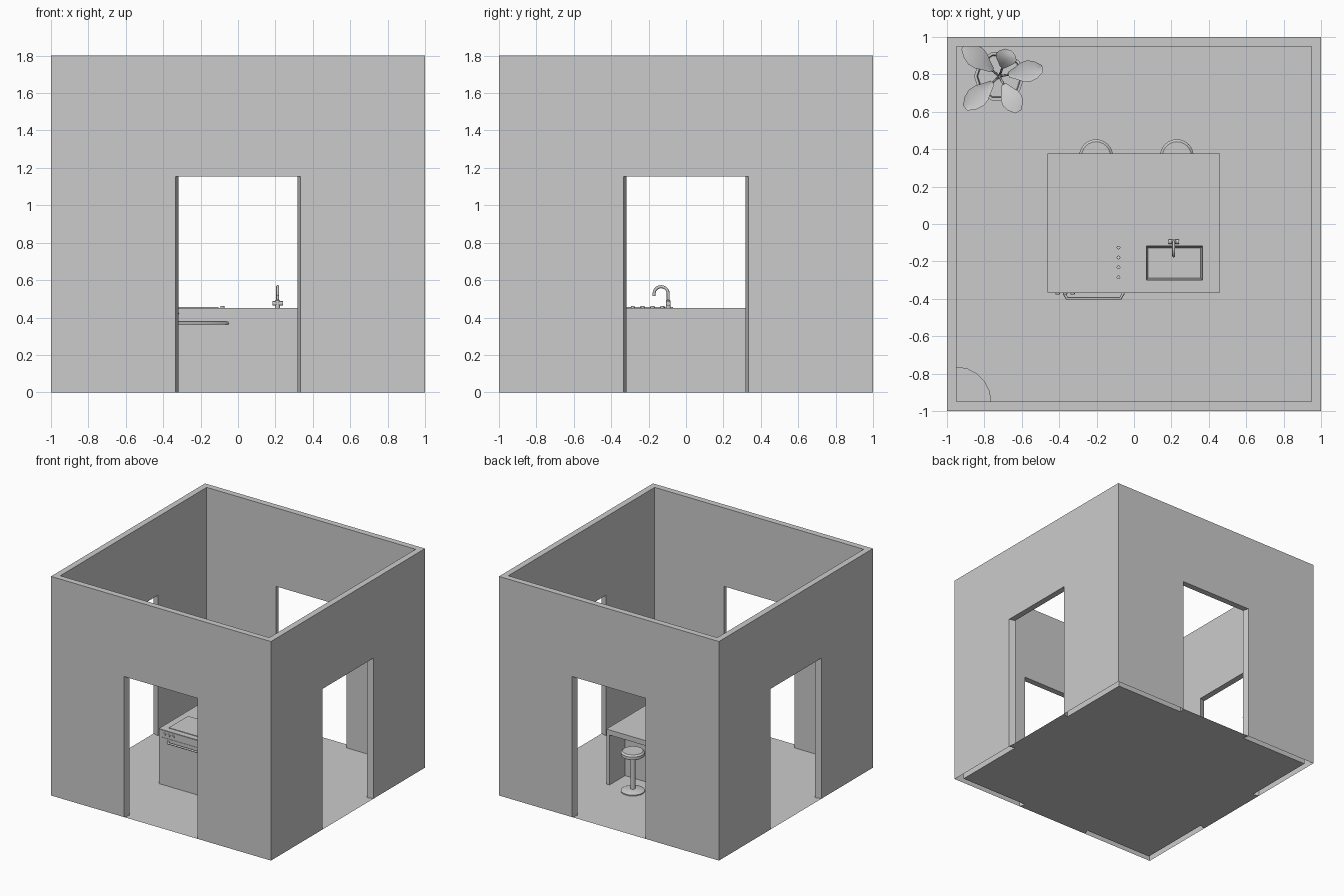
import bpy, bmesh
from math import pi, sin, cos, radians
from mathutils import Matrix, Vector

if "Cube" in bpy.data.objects:
    bpy.data.objects.remove(bpy.data.objects["Cube"])


def make(name, verts, faces):
    me = bpy.data.meshes.new(name)
    me.from_pydata([tuple(v) for v in verts], [], faces)
    bm = bmesh.new()
    bm.from_mesh(me)
    bmesh.ops.remove_doubles(bm, verts=bm.verts, dist=1e-5)
    bm.to_mesh(me)
    bm.free()
    ob = bpy.data.objects.new(name, me)
    bpy.context.collection.objects.link(ob)
    return ob


def smooth(ob, angle=40):
    bpy.context.view_layer.objects.active = ob
    for o in bpy.context.selected_objects:
        o.select_set(False)
    ob.select_set(True)
    bpy.ops.object.shade_smooth_by_angle(angle=radians(angle))


def box(name, x0, x1, y0, y1, z0, z1, taper=0.0):
    t = taper
    v = [(x0 + t, y0 + t, z0), (x1 - t, y0 + t, z0), (x1 - t, y1 - t, z0), (x0 + t, y1 - t, z0),
         (x0, y0, z1), (x1, y0, z1), (x1, y1, z1), (x0, y1, z1)]
    f = [(3, 2, 1, 0), (4, 5, 6, 7), (0, 1, 5, 4), (1, 2, 6, 5), (2, 3, 7, 6), (3, 0, 4, 7)]
    return make(name, v, f)


def lathe(name, profile, loc, sides=24, rot=None, is_smooth=True):
    # profile of (radius, height) from bottom to top, capped at both ends
    m = Matrix.Translation(loc) @ (rot or Matrix())
    v = [m @ Vector((r * cos(2 * pi * i / sides), r * sin(2 * pi * i / sides), z))
         for r, z in profile for i in range(sides)]
    f = [(k * sides + i, k * sides + (i + 1) % sides, (k + 1) * sides + (i + 1) % sides, (k + 1) * sides + i)
         for k in range(len(profile) - 1) for i in range(sides)]
    f += [tuple(range(sides))[::-1], tuple(range((len(profile) - 1) * sides, len(profile) * sides))]
    ob = make(name, v, f)
    if is_smooth:
        smooth(ob)
    return ob


def tube(name, pts, radius):
    cu = bpy.data.curves.new(name, 'CURVE')
    cu.dimensions = '3D'
    cu.bevel_depth = radius
    cu.bevel_resolution = 2
    cu.use_fill_caps = True
    sp = cu.splines.new('POLY')
    sp.points.add(len(pts) - 1)
    for p, c in zip(sp.points, pts):
        p.co = (*c, 1)
    ob = bpy.data.objects.new(name, cu)
    bpy.context.collection.objects.link(ob)
    return ob


# walls: one section with a splayed doorway, repeated on four sides
def section(a, d, h=1.155, H=1.8):
    return [Vector((x, -a, z)) for x, z in
            [(-a, 0), (-d, 0), (-d, h), (d, h), (d, 0), (a, 0), (a, H), (-a, H)]]


verts, faces, floor = [], [], []
for k in range(4):
    R = Matrix.Rotation(k * pi / 2, 4, 'Z')
    b = len(verts)
    verts += [R @ p for p in section(1, .334) + section(.95, .319)]
    faces += [tuple(range(b, b + 8)), tuple(range(b + 15, b + 7, -1))]
    faces += [(b + i + 1, b + i, b + i + 8, b + i + 9) for i in (1, 2, 3, 6)]
    floor += [R @ Vector(p) for p in
              [(-.95, -.95, 0), (-.319, -.95, 0), (-.334, -1, 0), (.334, -1, 0), (.319, -.95, 0)]]
make("room_walls", verts, faces)
make("floor", floor, [tuple(range(len(floor)))])

# island: cabinet, end panels and counter with knee space at the back
X0, X1, Y0, Y1 = -.463, .46, -.367, .376
cabinet = box("island_cabinet", X0, X1, Y0, .175, 0, .41)
counter = box("island_counter", X0, X1, Y0, Y1, .41, .452)
box("end_panel_left", X0, X0 + .028, .175, Y1, 0, .41)
box("end_panel_right", X1 - .028, X1, .175, Y1, 0, .41)

# sink basin cut into the island
cutter = box("sink_cutter", .066, .366, -.3, -.118, .33, .453, taper=.01)
cutter.hide_render = True
cutter.hide_viewport = True
for ob in (cabinet, counter):
    m = ob.modifiers.new("sink_hole", 'BOOLEAN')
    m.operation = 'DIFFERENCE'
    m.solver = 'EXACT'
    m.object = cutter

# faucet
FX, FY = .212, -.095
lathe("faucet_base", [(.013, .45), (.013, .49), (.008, .495)], (FX, FY, 0), 16)
lathe("faucet_valve", [(.012, -.028), (.012, .028)], (FX, FY, .475), 16, Matrix.Rotation(pi / 2, 4, 'Y'))
neck = [(FX, FY, .48), (FX, FY, .51)]
neck += [(FX, FY - .038 + .038 * cos(a * pi / 10), .527 + .038 * sin(a * pi / 10)) for a in range(11)]
tube("faucet_neck", neck + [(FX, FY - .076, .515)], .008)

# cooktop and its knobs
box("cooktop", -.405, -.105, -.32, -.07, .452, .457)
for i in range(4):
    lathe(f"cooktop_knob_{i}", [(.01, .452), (.01, .461)], (-.083, -.285 + i * .053, 0), 12)

# oven front, control strip, knobs and handle
box("oven_door", X0 + .02, -.02, Y0 - .003, Y0, .06, .39)
box("oven_controls", X0 + .02, -.02, Y0 - .003, Y0, .395, .448)
for i in range(3):
    lathe(f"oven_knob_{i}", [(.012, 0), (.01, .008)], (-.408 + i * .04, Y0 - .003, .422), 12,
          Matrix.Rotation(pi / 2, 4, 'X'))
tube("oven_handle", [(-.375, Y0, .37), (-.358, -.398, .37), (-.072, -.398, .37), (-.056, Y0, .37)], .008)

# stools
for side, sx in (("left", -.203), ("right", .229)):
    p = (sx, .363, 0)
    lathe(f"stool_base_{side}", [(.09, 0), (.09, .008), (.075, .015), (.024, .022)], p)
    lathe(f"stool_column_{side}", [(.019, .015), (.019, .295)], p, 16)
    lathe(f"stool_seat_{side}", [(.08, .29), (.09, .297), (.09, .32), (.077, .332)], p)

# rounded corner cabinet
n = 5
arc = [(-.95 + .187 * cos(i * pi / 2 / n), -.95 + .187 * sin(i * pi / 2 / n)) for i in range(n + 1)]
ring = [(-.95, -.95)] + arc
N = len(ring)
make("corner_cabinet", [(x, y, z) for z in (0, .45) for x, y in ring],
     [tuple(range(N))[::-1], tuple(range(N, 2 * N))] +
     [(i, (i + 1) % N, N + (i + 1) % N, N + i) for i in range(N)])

# plant pot with hollow rim and soil
PX, PY = -.72, .79
lathe("plant_pot", [(.09, 0), (.135, .25), (.12, .25), (.115, .22)], (PX, PY, 0), 10, is_smooth=False)


# leaves: arching blades on thin stems
def leaf(name, deg, reach, rise):
    R = Matrix.Translation((PX, PY, .22)) @ Matrix.Rotation(radians(deg), 4, 'Z')
    stem = [R @ Vector((r, 0, z)) for r, z in ((.01, 0), (.025, rise * .4), (.05, rise * .75))]
    tube(name + "_stem", stem, .006)
    v, f = [], []
    for k, w in enumerate((.014, .032, .052, .058, .046, .018)):
        t = k / 5
        r, z = .05 + (reach - .05) * t, rise * (.75 + .55 * t - .35 * t * t)
        v += [R @ Vector((r, s * w, z + abs(s) * .012)) for s in (-1, 0, 1)]
    for k in range(5):
        for s in (0, 1):
            a = 3 * k + s
            f.append((a, a + 3, a + 4, a + 1))
    smooth(make(name, v, f), 60)


for i, (deg, reach, rise) in enumerate(((140, .25, .24), (70, .15, .34), (10, .235, .27),
                                        (298, .215, .22), (223, .25, .26))):
    leaf(f"leaf_{i}", deg, reach, rise)
